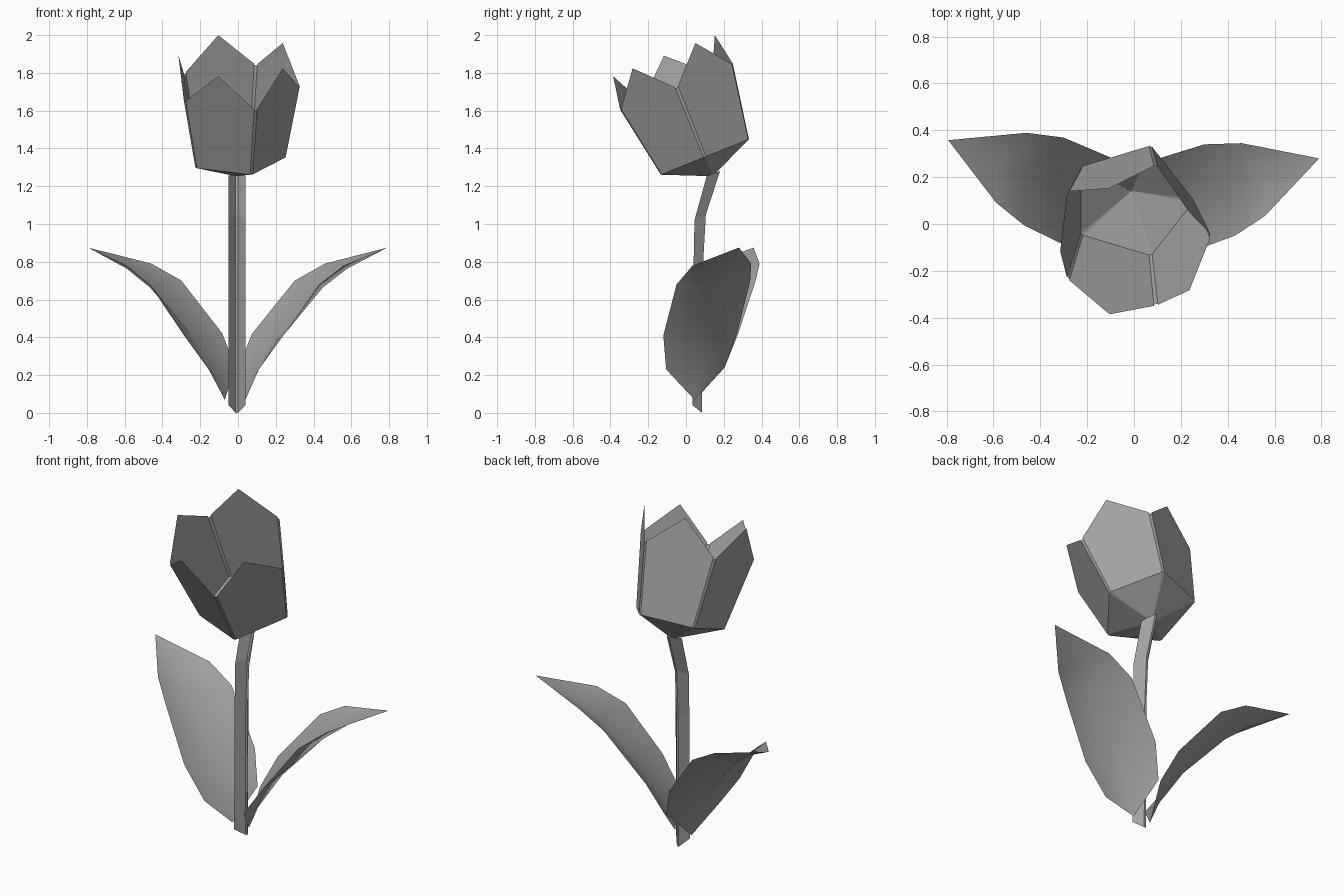
import bpy, math
from mathutils import Matrix, Vector

cube = bpy.data.objects.get("Cube")
if cube:
    bpy.data.objects.remove(cube)

GREY = (0.36, 0.36, 0.36, 1)
grey = bpy.data.materials.new("plain grey")
grey.diffuse_color = GREY
grey.use_nodes = True
grey.node_tree.nodes["Principled BSDF"].inputs["Base Color"].default_value = GREY


def make(name, verts, faces, smooth=False):
    mesh = bpy.data.meshes.new(name)
    mesh.from_pydata([tuple(v) for v in verts], [], faces)
    mesh.materials.append(grey)
    if smooth:
        mesh.shade_smooth()
    obj = bpy.data.objects.new(name, mesh)
    bpy.context.collection.objects.link(obj)
    return obj


# Flower: tilted five-sided cup with pointed petals
tilt = Matrix.Translation((-0.01, 0.10, 1.355)) @ Matrix.Rotation(math.radians(22), 4, 'X')
SEAM = math.radians(1.5)


def cup(radius, angle, height):
    return tilt @ Vector((radius * math.cos(angle), radius * math.sin(angle), height))


step = math.tau / 5
for i in range(5):
    a, b = i * step + SEAM, (i + 1) * step - SEAM
    petal = [cup(0, 0, -0.11), cup(0.262, a, 0), cup(0.262, b, 0),
             cup(0.336, b, 0.402), cup(0.305, (a + b) / 2, 0.578), cup(0.336, a, 0.402)]
    make(f"petal_{i + 1}", petal, [(0, 2, 1), (1, 2, 3, 4, 5)])
    # Narrow recessed strip joining neighbouring petals
    c = i * step - SEAM
    strip = [cup(0, 0, -0.11), cup(0.262, c, 0), cup(0.262, a, 0),
             cup(0.334, a, 0.395), cup(0.334, c, 0.395)]
    make(f"petal_seam_{i + 1}", strip, [(0, 2, 1), (1, 2, 3, 4)])

# Stem: bent channel, open at the front; rows are front y, z and back y, z
path = [(0.035, 0.04, 0.085, 0.0), (0.04, 0.78, 0.09, 0.78),
        (0.045, 1.02, 0.105, 1.05), (0.11, 1.255, 0.18, 1.28)]
stem = []
for fy, fz, by, bz in path:
    stem += [(-0.05, fy, fz), (-0.012, by, bz), (0.0, by, bz), (0.04, fy, fz)]
make("stem", stem, [(r * 4 + k, r * 4 + k + 4, r * 4 + k + 5, r * 4 + k + 1)
                    for r in range(3) for k in range(3)])

# Leaves: front edge, midrib and back edge between base and tip
base, tip = (0.04, 0.045, 0.07), (0.79, 0.28, 0.875)
front = [(0.11, -0.105, 0.23), (0.24, -0.12, 0.41), (0.43, -0.05, 0.68), (0.56, 0.035, 0.78)]
rib = [(0.09, 0.06, 0.2), (0.22, 0.10, 0.41), (0.45, 0.16, 0.665), (0.58, 0.21, 0.765)]
back = [(0.0, 0.205, 0.24), (0.075, 0.27, 0.42), (0.30, 0.34, 0.70), (0.46, 0.345, 0.79)]
points = [Vector(p) for p in [base, tip] + front + rib + back]
faces = [(0, 2, 6), (0, 6, 10), (5, 1, 9), (9, 1, 13)]
for k in range(2, 5):
    faces += [(k, k + 1, k + 5, k + 4), (k + 4, k + 5, k + 9, k + 8)]
make("left_leaf", points, faces, True)

# The other leaf is mirrored and turned slightly backwards
turn = (Matrix.Translation((-0.03, 0.05, 0)) @ Matrix.Rotation(-0.1, 4, 'Z')
        @ Matrix.Translation((0, -0.05, 0)) @ Matrix.Scale(-1, 4, (1, 0, 0)))
make("right_leaf", [turn @ p for p in points], [f[::-1] for f in faces], True)
